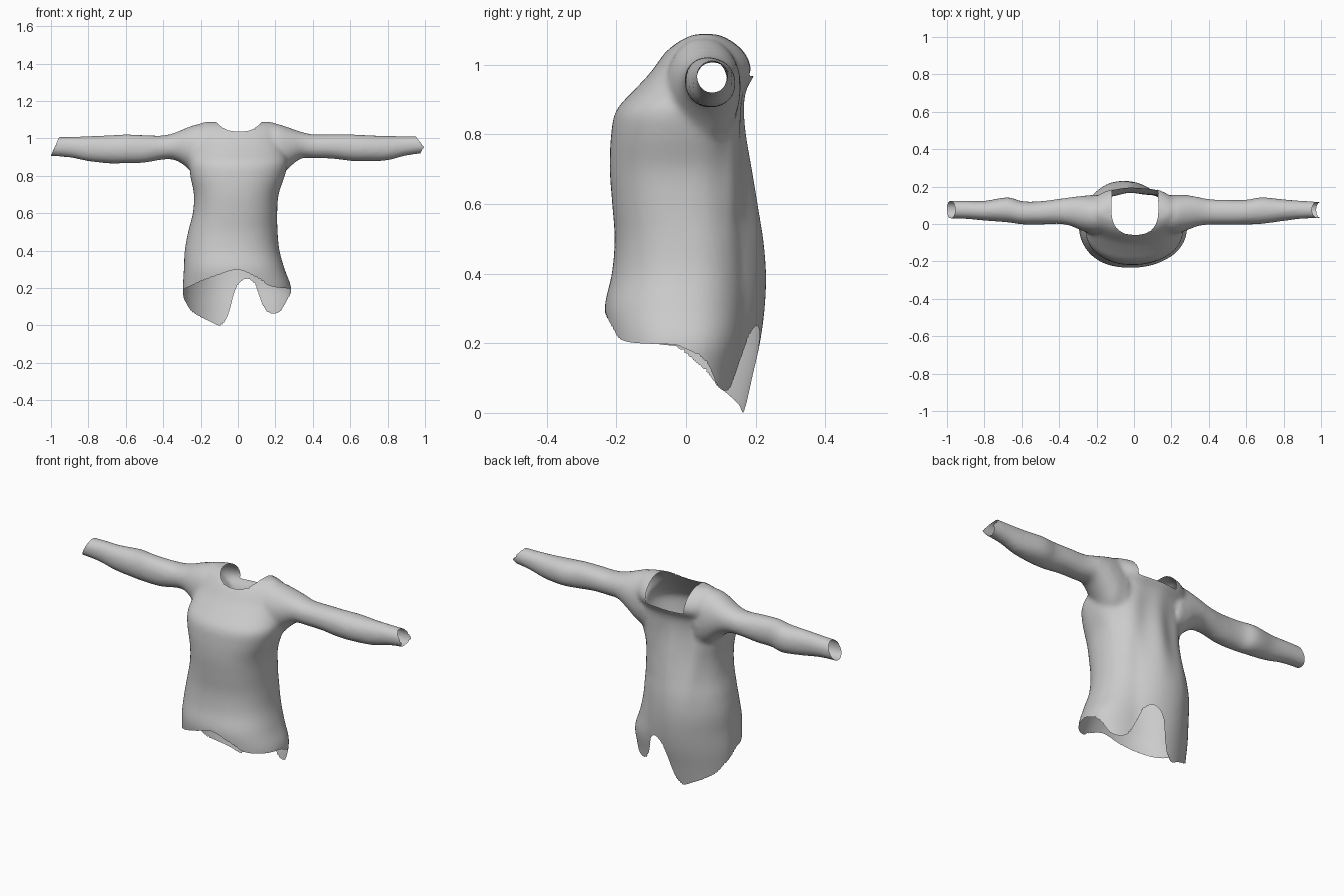
import bpy, bmesh
from math import sin, cos, pi, copysign, exp

if "Cube" in bpy.data.objects:
    bpy.data.objects.remove(bpy.data.objects["Cube"])


def sample(rows, t):
    """Smooth (Catmull-Rom) lookup in rows whose first entry is the key."""
    t = min(max(t, rows[0][0]), rows[-1][0])
    i = 0
    while i < len(rows) - 2 and t > rows[i + 1][0]:
        i += 1
    a, b = rows[i], rows[i + 1]
    p, q = rows[max(i - 1, 0)], rows[min(i + 2, len(rows) - 1)]
    h = b[0] - a[0]
    u = (t - a[0]) / h
    out = []
    for k in range(1, len(a)):
        m0 = (b[k] - p[k]) / (b[0] - p[0]) * h
        m1 = (q[k] - a[k]) / (q[0] - a[0]) * h
        out.append((2*u**3 - 3*u*u + 1)*a[k] + (u**3 - 2*u*u + u)*m0
                   + (3*u*u - 2*u**3)*b[k] + (u**3 - u*u)*m1)
    return out


def loft(bm, rows, place, steps, power, sides=48):
    """Closed loft through superellipse sections (lo1, hi1, lo2, hi2)."""
    rings = []
    for s in range(steps + 1):
        t = rows[0][0] + (rows[-1][0] - rows[0][0]) * s / steps
        a0, a1, b0, b1 = sample(rows, t)
        ring = []
        for k in range(sides):
            c, d = cos(2*pi*k/sides), sin(2*pi*k/sides)
            c = copysign(abs(c)**(2/power), c)
            d = copysign(abs(d)**(2/power), d)
            ring.append(bm.verts.new(place(t, (a0+a1)/2 + c*(a1-a0)/2,
                                           (b0+b1)/2 + d*(b1-b0)/2)))
        rings.append(ring)
    for r, s in zip(rings, rings[1:]):
        for k in range(sides):
            n = (k + 1) % sides
            bm.faces.new((r[k], r[n], s[n], s[k]))
    bm.faces.new(rings[0][::-1])
    bm.faces.new(rings[-1])


# torso sections: z, left x, right x, front y, back y
TORSO = [(-.06, -.285, .27, -.19, .158), (.1, -.292, .277, -.21, .192),
         (.2, -.295, .285, -.222, .215), (.3, -.29, .25, -.234, .228),
         (.4, -.285, .222, -.213, .232), (.5, -.267, .212, -.205, .224),
         (.6, -.242, .21, -.212, .205), (.7, -.236, .217, -.219, .185),
         (.8, -.255, .25, -.215, .168), (.87, -.26, .265, -.2, .164),
         (.93, -.25, .25, -.146, .172), (.98, -.245, .245, -.1, .2),
         (1.03, -.235, .235, -.064, .184), (1.065, -.22, .22, -.03, .147),
         (1.088, -.19, .19, .015, .1)]
# sleeve sections: distance out, front y, back y, bottom z, top z
RIGHT = [(.16, -.06, .155, .76, 1.075), (.22, -.055, .157, .79, 1.075),
         (.28, -.035, .155, .85, 1.055), (.34, -.012, .145, .893, 1.035),
         (.4, -.004, .133, .893, 1.022), (.5, -.004, .13, .892, 1.022),
         (.6, -.003, .13, .88, 1.022), (.68, .0, .143, .877, 1.018),
         (.8, .016, .132, .883, 1.013), (.9, .028, .124, .908, 1.012),
         (1.05, .032, .116, .927, 1.012)]
LEFT = [(.16, -.06, .155, .76, 1.075), (.22, -.055, .155, .79, 1.075),
        (.28, -.035, .15, .85, 1.055), (.34, -.01, .143, .885, 1.03),
        (.4, .0, .135, .887, 1.016), (.5, -.003, .122, .87, 1.018),
        (.6, -.002, .122, .868, 1.022), (.67, .008, .143, .865, 1.018),
        (.8, .018, .124, .878, 1.012), (.9, .027, .124, .898, 1.01),
        (1.05, .03, .125, .908, 1.005)]


def torso_point(z, x, y):
    """The back panel is fullest left of centre and falls off to the right."""
    w = min(max((.85 - z) / .3, 0), 1) * min(max(y / .2, 0), 1)
    return x, y - 1.0 * w * min((x + .08)**2, .04), z


bm = bmesh.new()
loft(bm, TORSO, torso_point, 60, 2.3, 64)
loft(bm, RIGHT, lambda t, y, z: (t, y, z), 60, 2.1)
loft(bm, LEFT, lambda t, y, z: (-t, y, z), 60, 2.1)
bmesh.ops.recalc_face_normals(bm, faces=bm.faces)
mesh = bpy.data.meshes.new("shirt")
bm.to_mesh(mesh)
bm.free()
shirt = bpy.data.objects.new("shirt", mesh)
bpy.context.collection.objects.link(shirt)

# merge the three volumes into one soft skin
rem = shirt.modifiers.new("merge", 'REMESH')
rem.mode = 'VOXEL'
rem.voxel_size = .011
smo = shirt.modifiers.new("soften", 'SMOOTH')
smo.factor = .5
smo.iterations = 10
dg = bpy.context.evaluated_depsgraph_get()
skin = bpy.data.meshes.new_from_object(shirt.evaluated_get(dg))
shirt.modifiers.clear()
shirt.data = skin

# hem heights by x for the front and the back panel
HEM_F = [(-.3, .19), (-.2, .235), (-.1, .272), (0, .298), (.1, .257),
         (.17, .212), (.3, .195)]
HEM_B = [(-.3, .1), (-.25, .075), (-.2, .045), (-.15, .022), (-.1, .0),
         (-.07, .02), (-.045, .08), (-.02, .175), (.01, .23), (.05, .25),
         (.09, .22), (.12, .14), (.145, .085), (.18, .064), (.23, .078),
         (.27, .13), (.3, .16)]


def hem(p):
    w = min(max((p.y + .03) / .12, 0), 1)
    return p.z - (sample(HEM_F, p.x)[0]*(1 - w) + sample(HEM_B, p.x)[0]*w)


def neck(p):
    dx, dy = (p.x - .005) / .125, (p.y - .07)
    e = (abs(dx)**2.4 + abs(dy / .128)**2.4 if dy < 0
         else abs(dx)**4 + abs(dy / .18)**4) - 1
    return max(e * .06, .968 - p.z)


def cuffs(p):
    right = .995 - .8*max(0, p.z - .955) - .6*max(0, .955 - p.z) - p.x
    left = p.x + 1.0 - .45*max(0, p.z - .91)
    return min(right, left)


def trim(bm, field):
    """Cut away where field < 0, sliding border points onto the cut line."""
    val = {v: field(v.co) for v in bm.verts}
    moves = {}
    for e in bm.edges:
        a, b = e.verts
        if val[a] > val[b]:
            a, b = b, a
        if val[a] < 0 <= val[b]:
            moves.setdefault(a, []).append(
                b.co.lerp(a.co, val[b] / (val[b] - val[a])))
    for v, pts in moves.items():
        co = pts[0].copy()
        for q in pts[1:]:
            co += q
        v.co = co / len(pts)
    dead = [v for v in bm.verts if val[v] < 0 and v not in moves]
    bmesh.ops.delete(bm, geom=dead, context='VERTS')
    # remove slivers made only of border points
    slivers = [f for f in bm.faces if all(v in moves for v in f.verts)]
    bmesh.ops.delete(bm, geom=slivers, context='FACES')


bm = bmesh.new()
bm.from_mesh(skin)
for field in (hem, neck, cuffs):
    trim(bm, field)

# soft vertical cloth folds on the upper back, fading out to the sides
for v in bm.verts:
    x, y, z = v.co
    if abs(x) < .24 and y > .06:
        fade = min((y - .06) / .06, 1) * min((.24 - abs(x)) / .08, 1)
        v.co.y += .006 * fade * sin(x*42 + z*3) * exp(-((z - .7) / .2)**2)
for f in bm.faces:
    f.smooth = True
bm.to_mesh(skin)
bm.free()
